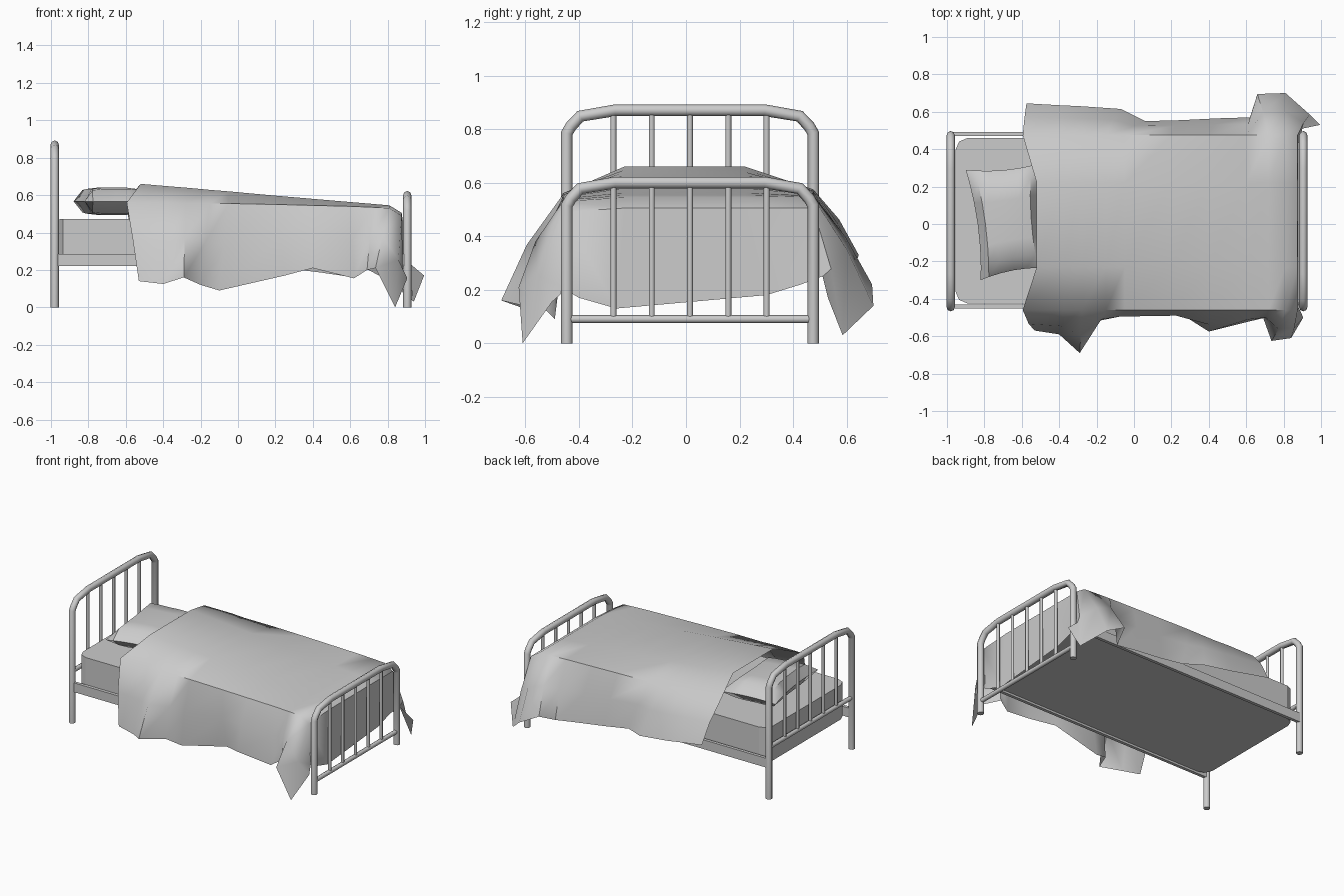
import bpy, bmesh
from mathutils import Vector

if "Cube" in bpy.data.objects:
    bpy.data.objects.remove(bpy.data.objects["Cube"])


def tube(name, paths, radius):
    """Round bars swept along straight-segment paths."""
    cu = bpy.data.curves.new(name, 'CURVE')
    cu.dimensions = '3D'
    cu.bevel_depth = radius
    cu.bevel_resolution = 2
    cu.use_fill_caps = True
    for pts in paths:
        sp = cu.splines.new('POLY')
        sp.points.add(len(pts) - 1)
        for p, co in zip(sp.points, pts):
            p.co = (*co, 1)
        sp.use_smooth = True
    ob = bpy.data.objects.new(name, cu)
    bpy.context.collection.objects.link(ob)
    return ob


def mesh(name, verts, faces, smooth=None):
    me = bpy.data.meshes.new(name)
    me.from_pydata(verts, [], faces)
    bm = bmesh.new()
    bm.from_mesh(me)
    bmesh.ops.remove_doubles(bm, verts=bm.verts, dist=1e-5)
    bmesh.ops.recalc_face_normals(bm, faces=bm.faces)
    bm.to_mesh(me)
    bm.free()
    ob = bpy.data.objects.new(name, me)
    bpy.context.collection.objects.link(ob)
    if smooth:
        bpy.ops.object.select_all(action='DESELECT')
        ob.select_set(True)
        bpy.context.view_layer.objects.active = ob
        bpy.ops.object.shade_smooth_by_angle(angle=smooth)
    return ob


def grid_faces(rows, cols, start=0):
    return [(start + r * cols + c, start + r * cols + c + 1,
             start + (r + 1) * cols + c + 1, start + (r + 1) * cols + c)
            for r in range(rows - 1) for c in range(cols - 1)]


def box(name, x0, x1, y0, y1, z0, z1, cut=0.0):
    """Box with optionally chamfered vertical corners."""
    if cut:
        a, b = cut, cut * 0.3
        ring = [(x0 + a, y0), (x1 - a, y0), (x1 - b, y0 + b), (x1, y0 + a),
                (x1, y1 - a), (x1 - b, y1 - b), (x1 - a, y1), (x0 + a, y1),
                (x0 + b, y1 - b), (x0, y1 - a), (x0, y0 + a), (x0 + b, y0 + b)]
    else:
        ring = [(x0, y0), (x1, y0), (x1, y1), (x0, y1)]
    n = len(ring)
    verts = [(x, y, z) for z in (z0, z1) for x, y in ring]
    faces = [(i, (i + 1) % n, (i + 1) % n + n, i + n) for i in range(n)]
    faces += [tuple(range(n))[::-1], tuple(range(n, 2 * n))]
    return mesh(name, verts, faces)


# head and foot ends: bent tube, crossbar and five spindles
YC = 0.015


def bed_end(name, x, top, bar):
    half = [(0.46, 0), (0.46, top - 0.085), (0.45, top - 0.065),
            (0.415, top - 0.018), (0.395, top - 0.012), (0.28, top)]
    half[2:5] = [(0.445, top - 0.06), (0.41, top - 0.022)]
    path = [(x, YC - y, z) for y, z in half]
    path += [(x, YC + y, z) for y, z in reversed(half)]
    tube(name + "_frame", [path], 0.022)
    tube(name + "_crossbar", [[(x, YC - 0.46, bar), (x, YC + 0.46, bar)]], 0.015)
    tube(name + "_spindles", [[(x, YC + k * 0.143, bar), (x, YC + k * 0.143, top)]
                              for k in range(-2, 3)], 0.011)


bed_end("headboard", -0.98, 0.87, 0.36)
bed_end("footboard", 0.905, 0.60, 0.09)

# side rails and mattress
for side, y in (("front", YC - 0.457), ("back", YC + 0.467)):
    box(side + "_side_rail", -0.98, 0.905, y - 0.011, y + 0.011, 0.22, 0.285)
box("mattress", -0.955, 0.872, -0.425, 0.46, 0.23, 0.472, 0.065)

# pillow: bulging grid with pinched rim, slightly skewed
A, B, C, D = (Vector(p) for p in ((-0.82, -0.30, 0.567), (-0.47, -0.235, 0.567),
                                  (-0.90, 0.29, 0.567), (-0.50, 0.325, 0.567)))
steps = (-1, -0.75, -0.4, 0, 0.4, 0.75, 1)
bulge = {1: 0.0, 0.75: 0.9, 0.4: 1.0, 0: 1.0}
verts = []
for s in (1, -1):
    for v in steps:
        for u in steps:
            p = A.lerp(B, (u + 1) / 2).lerp(C.lerp(D, (u + 1) / 2), (v + 1) / 2)
            p.x -= u * 0.025 * (1 - v * v)
            p.y -= v * 0.02 * (1 - u * u)
            p.z += s * 0.073 * bulge[abs(u)] * bulge[abs(v)]
            verts.append(p)
mesh("pillow", verts, grid_faces(7, 7) + grid_faces(7, 7, 49), 0.7)

# blanket rows: top x, top z, shoulder z, front hem xyz, back hem xyz
rows = [
    (-0.52, .660, .560, -.53, -.57, .14, -.575, .645, .33),
    (-0.38, .648, .560, -.40, -.59, .125, -.40, .635, .30),
    (-0.28, .640, .555, -.29, -.69, .16, -.29, .63, .28),
    (-0.15, .628, .555, -.20, -.52, .12, -.07, .615, .25),
    (-0.05, .620, .555, -.10, -.49, .09, .06, .55, .24),
    (0.20, .597, .550, .25, -.48, .17, .25, .555, .21),
    (0.40, .580, .545, .40, -.575, .21, .45, .565, .185),
    (0.60, .563, .540, .62, -.52, .155, .62, .57, .16),
    (0.72, .553, .535, .69, -.50, .20, .66, .695, .22),
    (0.81, .545, .530, .735, -.625, .21, .81, .70, .14),
    (0.875, .505, .490, .84, -.61, .0, .94, .585, .03),
]
verts = []
for i, (x, zt, zs, *h) in enumerate(rows):
    front, back = Vector(h[:3]), Vector(h[3:])
    sx = x - 0.075 if i == 0 else x
    fs, bs = Vector((sx, -0.46, zs)), Vector((sx, 0.475, zs + 0.015))
    fm = fs.lerp(front, 0.5) + Vector((0, -0.02, 0.01))
    bm_ = bs.lerp(back, 0.5) + Vector((0, 0.012, 0.01))
    verts += [front, fm, fs, (x, -0.23, zt), (x, 0.22, zt), bs, bm_, back]
# hem hanging at the foot
verts += [(.905, -.50, .155), (.882, -.45, .20), (.88, -.40, .17), (.88, -.26, .13),
          (.88, .30, .18), (.88, .43, .22), (.90, .51, .25), (.995, .53, .17)]
mesh("blanket", verts, grid_faces(len(rows) + 1, 8), 1.0)
